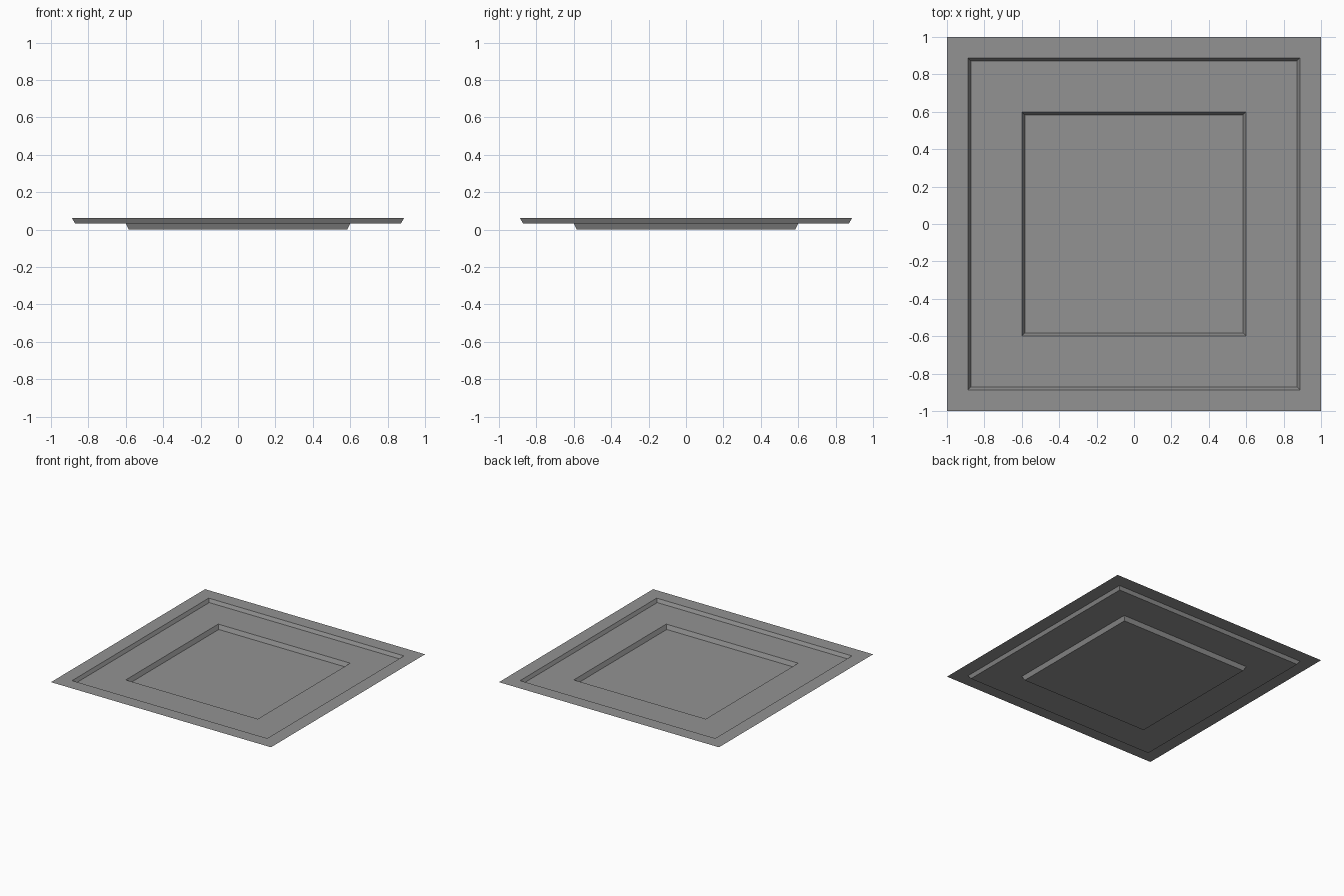
import bpy
import bmesh

if "Cube" in bpy.data.objects:
    bpy.data.objects.remove(bpy.data.objects["Cube"], do_unlink=True)

# Single plain grey
grey = bpy.data.materials.new("plain_grey")
grey.use_nodes = True
colour = (0.29, 0.29, 0.29, 1)
grey.diffuse_color = colour
grey.node_tree.nodes["Principled BSDF"].inputs["Base Color"].default_value = colour


def square_ring(bm, half, z):
    corners = ((-1, -1), (1, -1), (1, 1), (-1, 1))
    return [bm.verts.new((half * x, half * y, z)) for x, y in corners]


# Half width and height of each square, from the rim inwards
profile = [(1, 0.061), (0.887, 0.061), (0.872, 0.034), (0.6, 0.034), (0.584, 0)]

# Thin stepped tray: flat rim, bevelled drop, ledge, bevelled drop, floor
bm = bmesh.new()
rings = [square_ring(bm, half, z) for half, z in profile]
for outer, inner in zip(rings, rings[1:]):
    for i in range(4):
        j = (i + 1) % 4
        bm.faces.new((outer[i], outer[j], inner[j], inner[i]))
bm.faces.new(rings[-1])

mesh = bpy.data.meshes.new("stepped_panel")
bm.to_mesh(mesh)
bm.free()
mesh.materials.append(grey)
panel = bpy.data.objects.new("stepped_panel", mesh)
bpy.context.collection.objects.link(panel)
